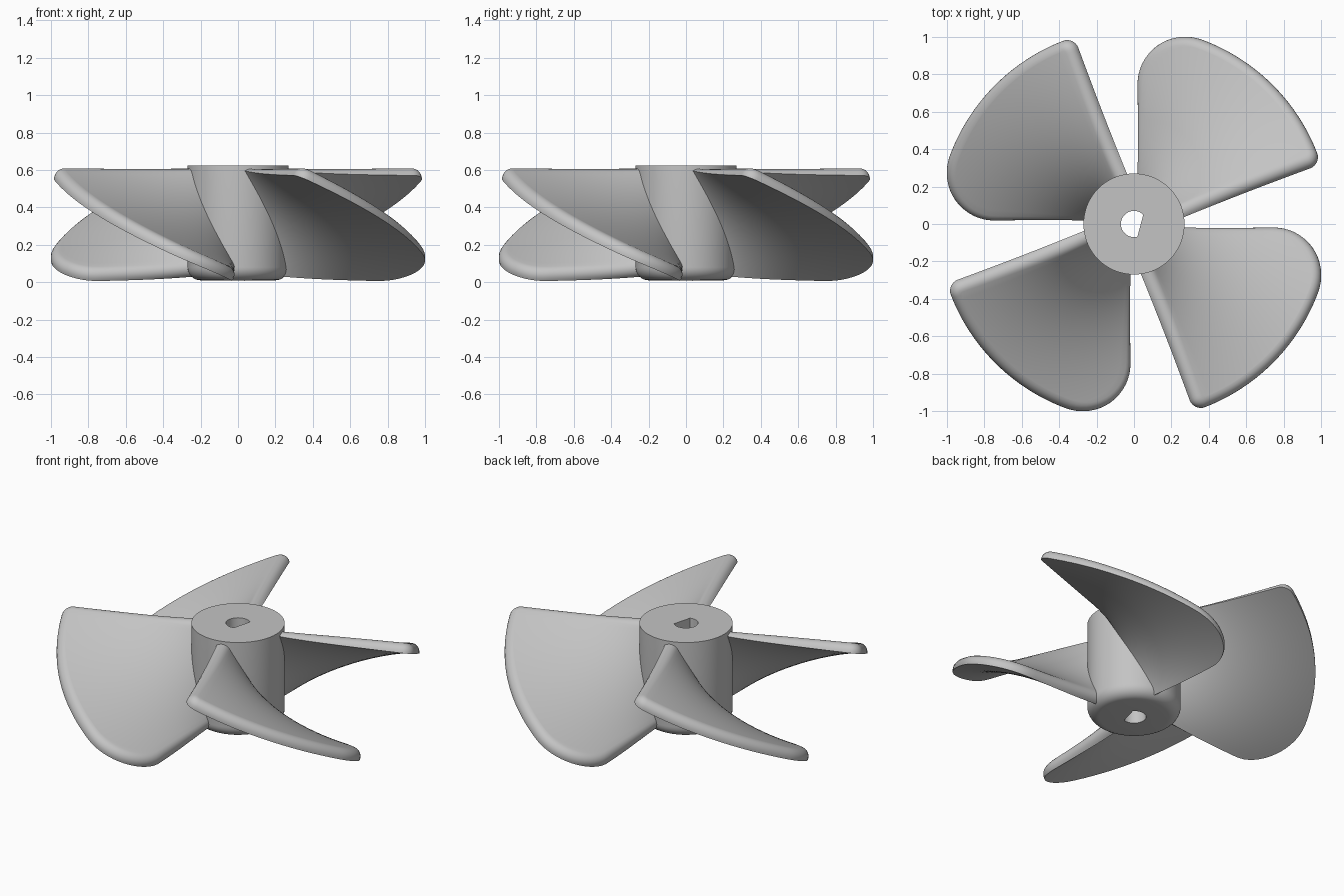
import bpy, bmesh
from math import sin, cos, pi, sqrt, asin, acos, radians

cube = bpy.data.objects.get("Cube")
if cube:
    bpy.data.objects.remove(cube, do_unlink=True)

grey = bpy.data.materials.new("light_grey")
grey.use_nodes = True
grey.diffuse_color = (0.55, 0.55, 0.55, 1)
grey.node_tree.nodes["Principled BSDF"].inputs["Base Color"].default_value = grey.diffuse_color


def finish(name, bm, angle):
    """Turn a bmesh into a smooth-shaded object."""
    bmesh.ops.recalc_face_normals(bm, faces=bm.faces)
    mesh = bpy.data.meshes.new(name)
    bm.to_mesh(mesh)
    bm.free()
    mesh.materials.append(grey)
    obj = bpy.data.objects.new(name, mesh)
    bpy.context.collection.objects.link(obj)
    bpy.ops.object.select_all(action="DESELECT")
    obj.select_set(True)
    bpy.context.view_layer.objects.active = obj
    bpy.ops.object.shade_smooth_by_angle(angle=radians(angle))
    return obj


# Hub: lofted rings with a rounded lower rim and a D-shaped bore
HUB, LOW, TOP, ROUND = 0.27, 0.01, 0.625, 0.07
BORE, FLAT, FLAT_DIR = 0.07, 0.035, radians(-15)
SEG = 120


def bore_radius(a):
    c = cos(a - FLAT_DIR)
    return min(BORE, FLAT / c) if c > 0 else BORE


profile = [(HUB, TOP)]
for k in range(9):
    a = k / 8 * pi / 2
    profile.append((HUB - ROUND * (1 - cos(a)), LOW + ROUND * (1 - sin(a))))
profile += [(None, LOW), (None, TOP)]          # None marks the bore

bm = bmesh.new()
rings = []
for r, z in profile:
    ring = []
    for s in range(SEG):
        a = 2 * pi * s / SEG
        rad = bore_radius(a) if r is None else r
        ring.append(bm.verts.new((rad * cos(a), rad * sin(a), z)))
    rings.append(ring)
for m, ring in enumerate(rings):
    nxt = rings[(m + 1) % len(rings)]
    for s in range(SEG):
        t = (s + 1) % SEG
        bm.faces.new((ring[s], ring[t], nxt[t], nxt[s]))
finish("hub", bm, 30)

# Blade: thick helical sector, rounded along its upper border
ROOT, TIP = 0.2, 1.05
START, END = radians(19), radians(90)
PITCH, THICK, FILLET = 0.458, 0.06, 0.05
ROWS, COLS, STEPS = 28, 28, 6


def edge_angle(r, d, corner):
    """Angle from the sector side to its border at radius r, inset by d."""
    rho = TIP - corner
    r_tan = sqrt(rho * rho - corner * corner)
    if r < r_tan:
        return asin(d / sqrt(r * r + PITCH * PITCH))
    k = r_tan / sqrt(r_tan ** 2 + PITCH ** 2)
    f = min(1, (r - r_tan) / (TIP - d - r_tan))
    q = corner - d * (k + (1 - k) * f)
    c = (r * r + rho * rho - q * q) / (2 * r * rho)
    return asin(corner / rho) - acos(max(-1, min(1, c)))


def blade_point(i, j, d, depth):
    r = ROOT + (TIP - d - ROOT) * sin(pi / 2 * i / ROWS)
    a0 = START + edge_angle(r, d, 0.06)
    a1 = END - edge_angle(r, d, 0.26)
    a = a0 + (a1 - a0) * j / COLS
    n = sqrt(r * r + PITCH * PITCH)
    side, up = depth * PITCH / n, depth * r / n
    return (r * cos(a) + side * sin(a), r * sin(a) - side * cos(a),
            TOP - PITCH * (a - START) - up)


border = [(i, 0) for i in range(ROWS)]
border += [(ROWS, j) for j in range(COLS)]
border += [(i, COLS) for i in range(ROWS, -1, -1)]
grid = [(i, j) for i in range(ROWS + 1) for j in range(COLS + 1)]

layers = [(0, THICK)]
for k in range(STEPS + 1):
    a = k / STEPS * pi / 2
    layers.append((FILLET * (1 - cos(a)), FILLET * (1 - sin(a))))

bm = bmesh.new()
sheets = []
for m, (d, depth) in enumerate(layers):
    full = m in (0, len(layers) - 1)
    sheets.append({p: bm.verts.new(blade_point(*p, d, depth)) for p in (grid if full else border)})
for sheet in (sheets[0], sheets[-1]):           # underside and upper face
    for i in range(ROWS):
        for j in range(COLS):
            bm.faces.new((sheet[i, j], sheet[i + 1, j], sheet[i + 1, j + 1], sheet[i, j + 1]))
for lower, upper in zip(sheets, sheets[1:]):    # wall and rounding
    for p, q in zip(border, border[1:]):
        bm.faces.new((lower[p], lower[q], upper[q], upper[p]))
bmesh.ops.holes_fill(bm, edges=[e for e in bm.edges if e.is_boundary], sides=0)
first = finish("blade_1", bm, 40)

# Three more blades around the hub
for n in range(1, 4):
    blade = first.copy()
    blade.name = f"blade_{n + 1}"
    blade.rotation_euler.z = n * pi / 2
    bpy.context.collection.objects.link(blade)
